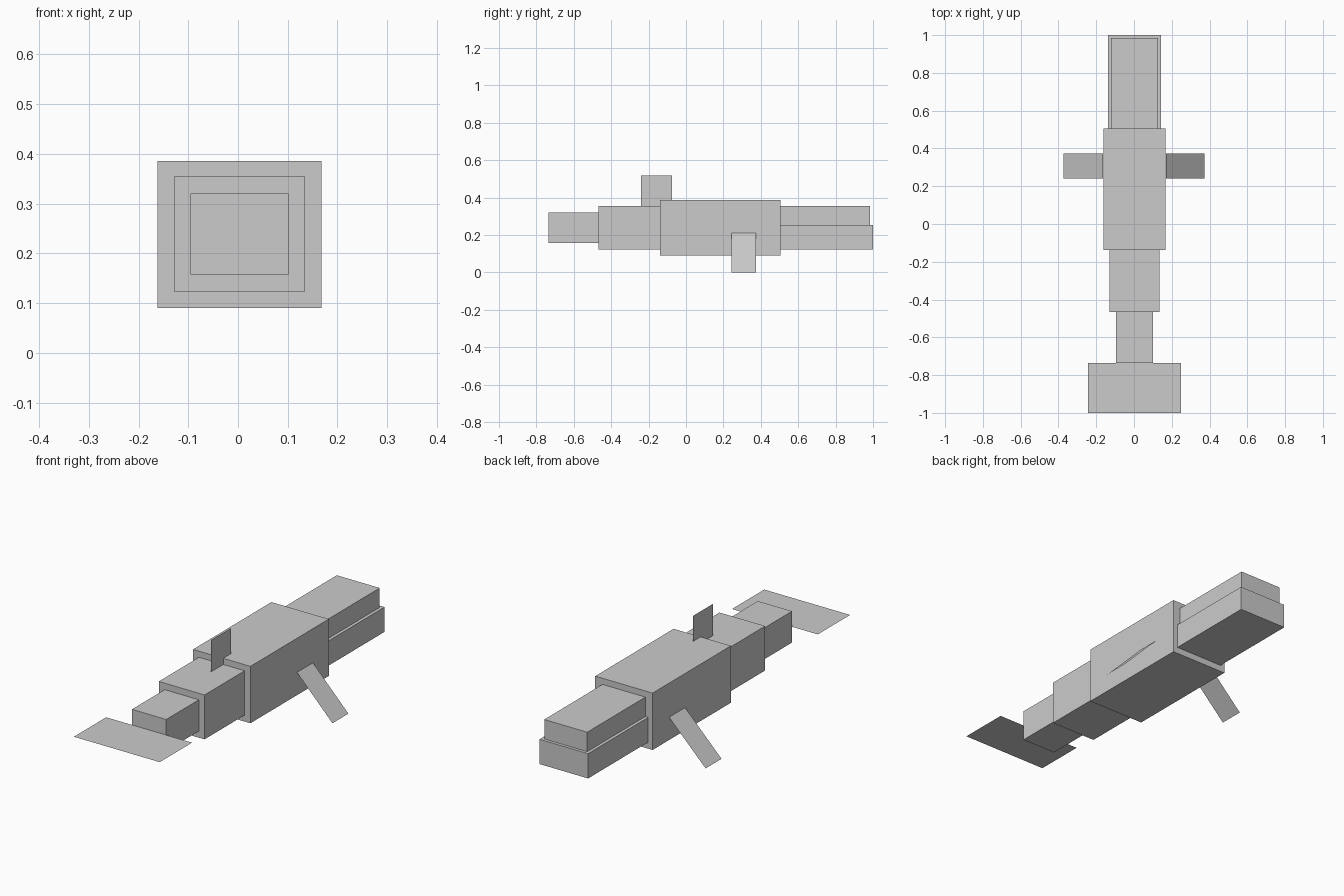
import bpy

if "Cube" in bpy.data.objects:
    bpy.data.objects.remove(bpy.data.objects["Cube"])

CX = 0.003  # body centreline


def mesh_object(name, verts, faces):
    mesh = bpy.data.meshes.new(name)
    mesh.from_pydata(verts, [], faces)
    mesh.update()
    obj = bpy.data.objects.new(name, mesh)
    bpy.context.collection.objects.link(obj)
    return obj


def box(name, width, y0, y1, z0, z1):
    x0, x1 = CX - width / 2, CX + width / 2
    verts = [(x, y, z) for z in (z0, z1)
             for x, y in ((x0, y0), (x1, y0), (x1, y1), (x0, y1))]
    faces = [(3, 2, 1, 0), (4, 5, 6, 7)]
    faces += [(i, (i + 1) % 4, (i + 1) % 4 + 4, i + 4) for i in range(4)]
    return mesh_object(name, verts, faces)


def sheet(name, corners):
    return mesh_object(name, corners, [(0, 1, 2, 3)])


# Body segments, from nose to tail
box("lower_jaw", 0.28, 0.506, 1.0, 0.124, 0.253)
box("upper_jaw", 0.247, 0.506, 0.984, 0.253, 0.354)
box("body", 0.33, -0.138, 0.506, 0.09, 0.386)
box("rear_body", 0.263, -0.467, -0.138, 0.123, 0.354)
box("tail_stem", 0.197, -0.735, -0.467, 0.157, 0.32)

# Horizontal tail fin
w = 0.247
sheet("tail_fin", [(CX - w, -1, 0.239), (CX + w, -1, 0.239),
                   (CX + w, -0.735, 0.239), (CX - w, -0.735, 0.239)])

# Upright back fin
sheet("back_fin", [(0.012, -0.24, 0.354), (0.012, -0.076, 0.354),
                   (0.012, -0.076, 0.519), (0.012, -0.24, 0.519)])

# Drooping side fins
for side, name in ((1, "right_fin"), (-1, "left_fin")):
    a, b = side * 0.167 + CX, side * 0.374
    sheet(name, [(a, 0.242, 0.21), (b, 0.242, 0), (b, 0.373, 0), (a, 0.373, 0.21)][::side])
